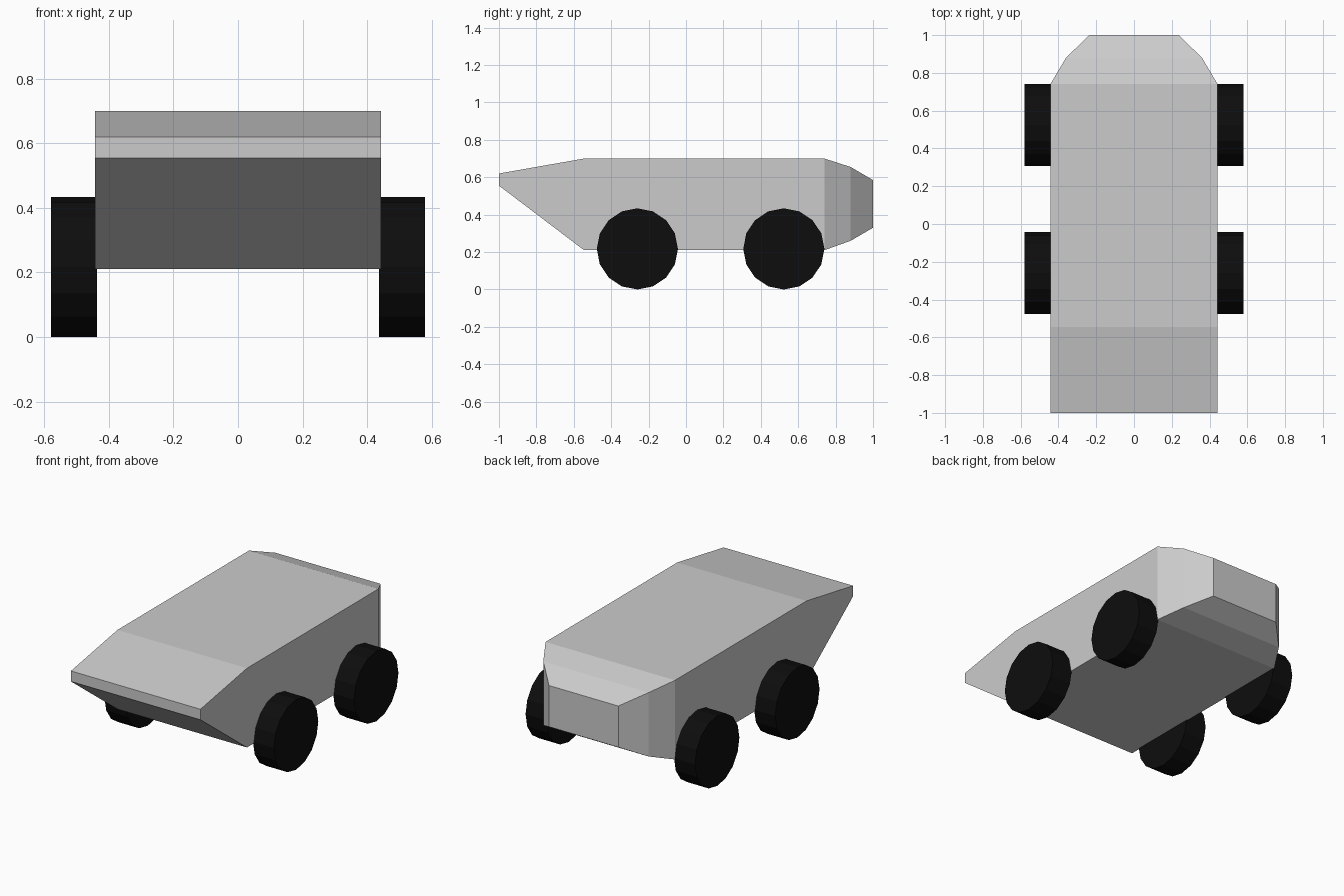
import bpy, bmesh, math

if "Cube" in bpy.data.objects:
    bpy.data.objects.remove(bpy.data.objects["Cube"])

# Body: rectangular cross-sections lofted from nose to tail
# (y, half width, bottom z, top z)
SECTIONS = [
    (-1.00, 0.443, 0.555, 0.62),
    (-0.545, 0.443, 0.21, 0.70),
    (0.74, 0.443, 0.21, 0.70),
    (0.88, 0.36, 0.26, 0.655),
    (1.00, 0.237, 0.33, 0.585),
]


def build_body():
    bm = bmesh.new()
    rings = [[bm.verts.new(p) for p in ((-w, y, lo), (w, y, lo), (w, y, hi), (-w, y, hi))]
             for y, w, lo, hi in SECTIONS]
    for a, b in zip(rings, rings[1:]):
        for i in range(4):
            j = (i + 1) % 4
            bm.faces.new((a[i], a[j], b[j], b[i]))
    bm.faces.new(rings[0])
    bm.faces.new(rings[-1])
    bmesh.ops.recalc_face_normals(bm, faces=bm.faces)
    mesh = bpy.data.meshes.new("body")
    bm.to_mesh(mesh)
    bm.free()
    bpy.context.collection.objects.link(bpy.data.objects.new("body", mesh))


# Wheels: 16-sided black discs against the body sides
black = bpy.data.materials.new("black_rubber")
black.diffuse_color = (0.004, 0.004, 0.004, 1)
black.use_nodes = True
black.node_tree.nodes["Principled BSDF"].inputs["Base Color"].default_value = black.diffuse_color


def build_wheel(name, x, y):
    radius = 0.217
    bpy.ops.mesh.primitive_cylinder_add(vertices=16, radius=radius, depth=0.143,
                                        location=(x, y, radius),
                                        rotation=(0, math.pi / 2, 0))
    wheel = bpy.context.object
    wheel.name = name
    wheel.data.materials.append(black)


build_body()
for side, x in (("left", -0.508), ("right", 0.508)):
    for end, y in (("front", -0.26), ("rear", 0.523)):
        build_wheel(f"{end}_{side}_wheel", x, y)
